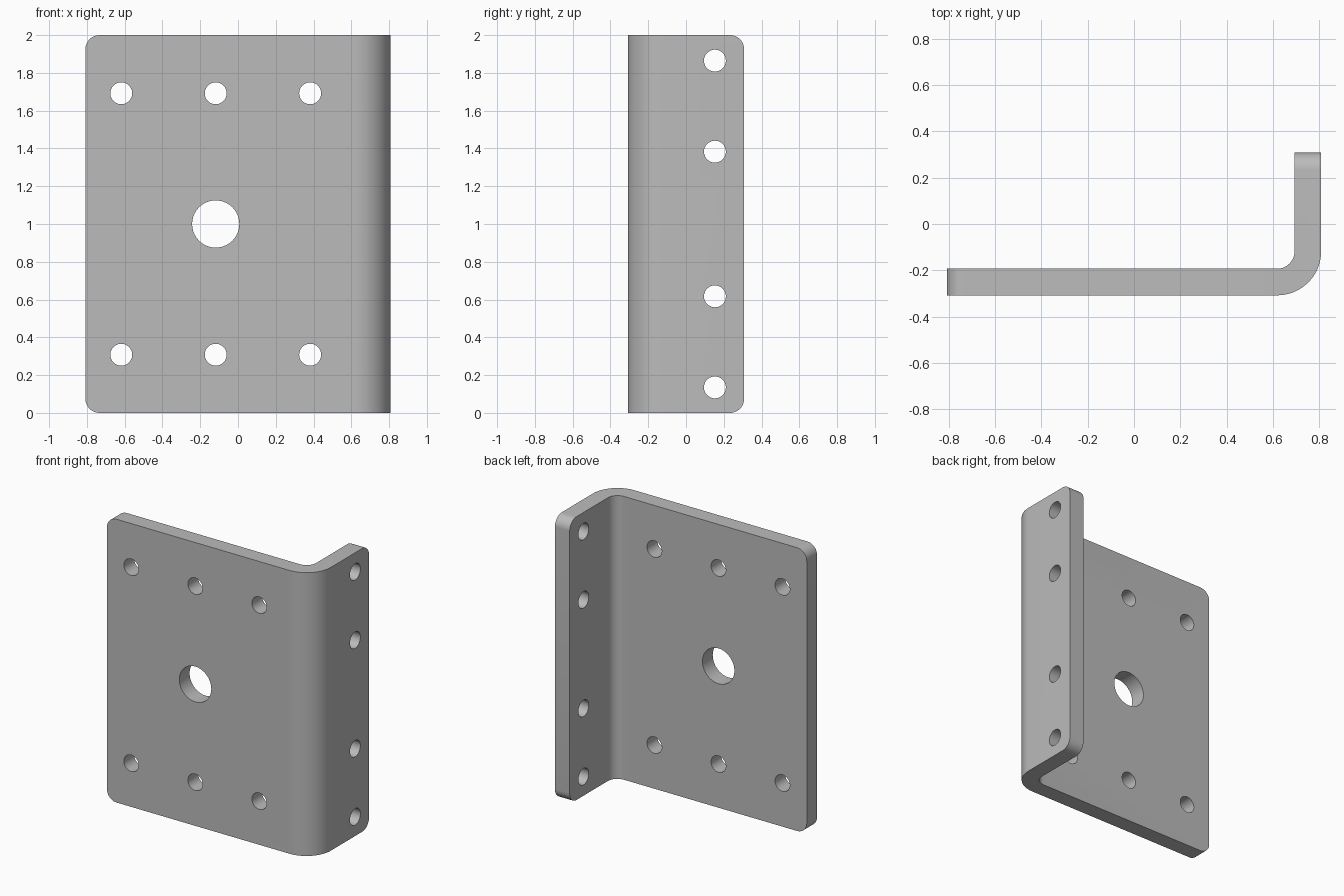
import bpy, bmesh, math
from mathutils import Matrix

cube = bpy.data.objects.get("Cube")
if cube:
    bpy.data.objects.remove(cube, do_unlink=True)

X, Y, H = 0.808, 0.308, 2.0     # half width, half depth, height
T = 0.115                       # sheet thickness
R_IN = 0.075                    # inner bend and corner radius
R_OUT = R_IN + T
CX, CY = X - R_OUT, -Y + R_OUT  # bend centre

steel = bpy.data.materials.new("grey steel")
steel.use_nodes = True
grey = (0.5, 0.5, 0.5, 1)
steel.diffuse_color = grey
steel.node_tree.nodes["Principled BSDF"].inputs["Base Color"].default_value = grey


def make_object(name, bm):
    mesh = bpy.data.meshes.new(name)
    bm.to_mesh(mesh)
    bm.free()
    mesh.materials.append(steel)
    obj = bpy.data.objects.new(name, mesh)
    bpy.context.collection.objects.link(obj)
    return obj


def bend(radius, steps=16):
    angles = [-math.pi / 2 * (1 - i / steps) for i in range(steps + 1)]
    return [(CX + radius * math.cos(a), CY + radius * math.sin(a)) for a in angles]


# Bent plate: L-shaped profile extruded upwards
profile = [(-X, -Y)] + bend(R_OUT) + [(X, Y), (X - T, Y)] + bend(R_IN)[::-1] + [(-X, -Y + T)]
bm = bmesh.new()
base = bm.faces.new([bm.verts.new((x, y, 0)) for x, y in profile])
top = bmesh.ops.extrude_face_region(bm, geom=[base])["geom"]
bmesh.ops.translate(bm, vec=(0, 0, H), verts=[v for v in top if isinstance(v, bmesh.types.BMVert)])
bmesh.ops.recalc_face_normals(bm, faces=bm.faces)

# Round the four free corners
corners = [e for e in bm.edges
           if abs(e.verts[0].co.z - e.verts[1].co.z) < 1e-4
           and (all(v.co.x < -X + 1e-4 for v in e.verts) or all(v.co.y > Y - 1e-4 for v in e.verts))]
bmesh.ops.bevel(bm, geom=corners, offset=R_IN, segments=10, profile=0.5, affect='EDGES')
bracket = make_object("angle_bracket", bm)

# Hole cutters: (x, y, z, radius, axis)
holes = [(x, -Y + T / 2, z, 0.058, 'X') for x in (-0.618, -0.118, 0.382) for z in (0.308, 1.692)]
holes += [(X - T / 2, 0.153, H / 2 + s * d, 0.058, 'Y') for s in (-1, 1) for d in (0.383, 0.865)]
holes.append((-0.118, -Y + T / 2, H / 2, 0.125, 'X'))
bm = bmesh.new()
for x, y, z, r, axis in holes:
    place = Matrix.Translation((x, y, z)) @ Matrix.Rotation(math.pi / 2, 4, axis)
    bmesh.ops.create_cone(bm, cap_ends=True, segments=40, radius1=r, radius2=r,
                          depth=T * 1.6, matrix=place)
cutter = make_object("hole_cutter", bm)
cutter.hide_render = True

# Punch the holes, then discard the cutter
cut = bracket.modifiers.new("holes", 'BOOLEAN')
cut.operation = 'DIFFERENCE'
cut.solver = 'EXACT'
cut.object = cutter
bpy.ops.object.select_all(action='DESELECT')
bracket.select_set(True)
bpy.context.view_layer.objects.active = bracket
bpy.ops.object.modifier_apply(modifier=cut.name)
bpy.data.objects.remove(cutter, do_unlink=True)
bpy.ops.object.shade_smooth_by_angle(angle=math.radians(30))
